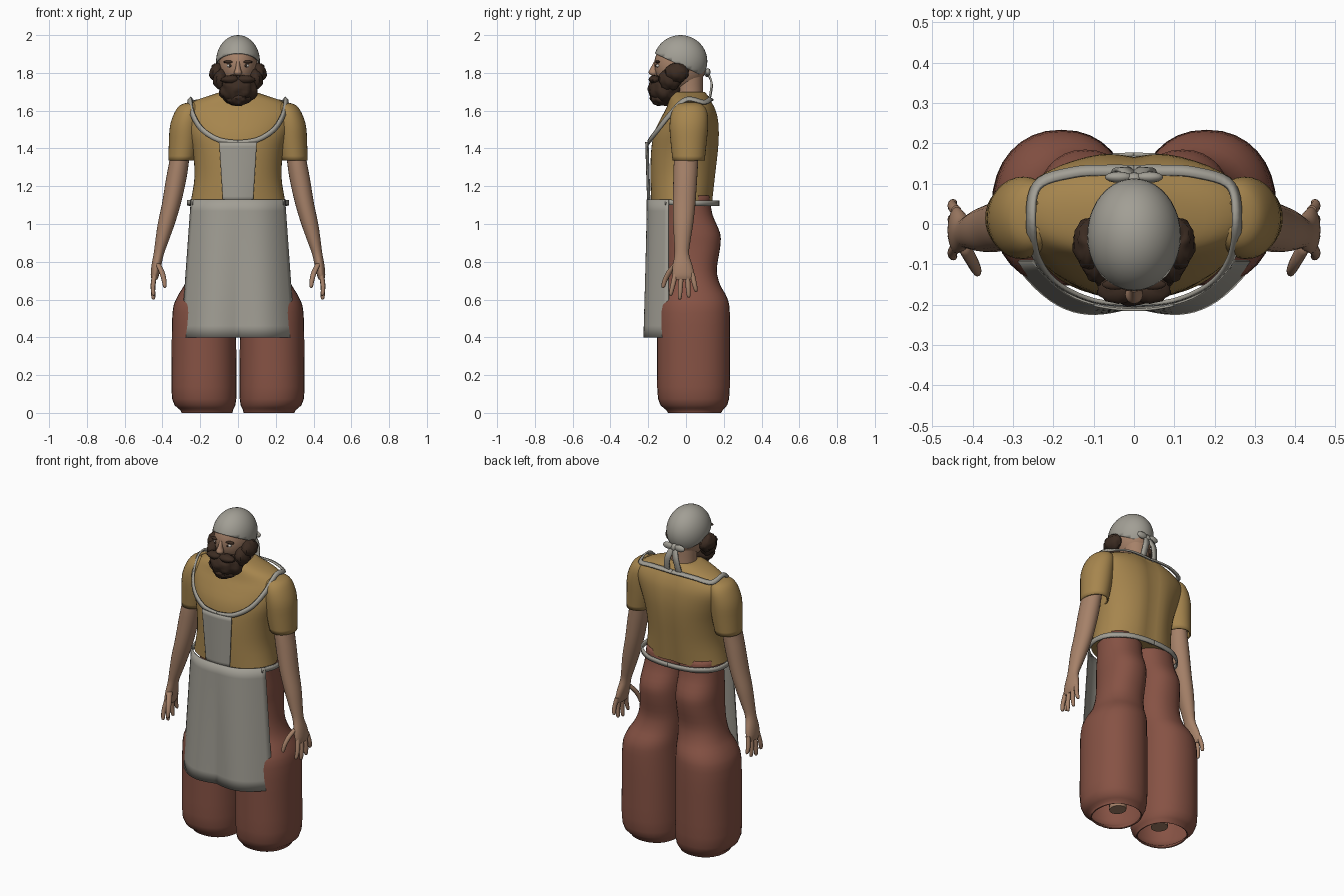
import bpy, bmesh, math
from mathutils import Vector, noise

cube = bpy.data.objects.get("Cube")
if cube:
    bpy.data.objects.remove(cube, do_unlink=True)


def material(name, r, g, b):
    m = bpy.data.materials.new(name)
    m.use_nodes = True
    m.diffuse_color = (r, g, b, 1)
    bsdf = m.node_tree.nodes["Principled BSDF"]
    bsdf.inputs["Base Color"].default_value = (r, g, b, 1)
    bsdf.inputs["Roughness"].default_value = 0.8
    return m


SHIRT = material("mustard cloth", .38, .235, .075)
TROUSERS = material("rust cloth", .24, .085, .058)
LINEN = material("grey linen", .36, .345, .30)
SKIN = material("skin", .38, .22, .14)
HAIR = material("dark brown hair", .045, .025, .016)
WHITE = material("eye white", .6, .58, .54)


def finish(name, bm, mat, thickness=0, angle=50):
    bmesh.ops.recalc_face_normals(bm, faces=bm.faces)
    mesh = bpy.data.meshes.new(name)
    bm.to_mesh(mesh)
    bm.free()
    mesh.materials.append(mat)
    mesh.shade_smooth()
    mesh.set_sharp_from_angle(angle=math.radians(angle))
    obj = bpy.data.objects.new(name, mesh)
    bpy.context.collection.objects.link(obj)
    if thickness:
        mod = obj.modifiers.new("thickness", "SOLIDIFY")
        mod.thickness = thickness
    return obj


def spline(points, steps):
    """Catmull-Rom samples through points of any dimension."""
    out = []
    last = len(points) - 1
    for i in range(last):
        a, b, c, d = (points[max(0, min(last, i + k))] for k in (-1, 0, 1, 2))
        for s in range(steps):
            t = s / steps
            out.append([q + t / 2 * (r - p + t * (2*p - 5*q + 4*r - e + t * (3*(q - r) + e - p)))
                        for p, q, r, e in zip(a, b, c, d)])
    return out + [list(points[-1])]


def skin_rows(bm, rows, closed):
    for a, b in zip(rows, rows[1:]):
        n = len(a)
        for i in range(n if closed else n - 1):
            j = (i + 1) % n
            bm.faces.new((a[i], a[j], b[j], b[i]))


def loft(name, rings, mat, side=1, sides=32, steps=3, caps=True, thickness=0, power=2, shape=None):
    """Rings of (centre x, centre y, z, radius x, radius y)."""
    bm = bmesh.new()
    rows = []
    for cx, cy, z, rx, ry in spline(rings, steps):
        row = []
        for i in range(sides):
            a = math.tau * i / sides
            c, s = math.cos(a), math.sin(a)
            co = Vector((cx + rx * math.copysign(abs(c) ** (2 / power), c),
                         cy + ry * math.copysign(abs(s) ** (2 / power), s), z))
            if shape:
                co = shape(co)
            row.append(bm.verts.new((co.x * side, co.y, co.z)))
        rows.append(row)
    skin_rows(bm, rows, True)
    if caps:
        bm.faces.new(rows[0])
        bm.faces.new(rows[-1])
    return finish(name, bm, mat, thickness)


def ball(name, centre, radii, mat, side=1, lumps=0, cut=None, detail=32):
    bm = bmesh.new()
    bmesh.ops.create_uvsphere(bm, u_segments=detail, v_segments=detail // 2, radius=1)
    for v in bm.verts:
        grow = 1 + lumps * noise.noise(v.co * 2.6)
        v.co = Vector([c + r * q * grow for c, r, q in zip(centre, radii, v.co)])
        v.co.x *= side
    if cut:
        bmesh.ops.bisect_plane(bm, geom=bm.verts[:] + bm.edges[:] + bm.faces[:],
                               plane_co=cut[0], plane_no=cut[1], clear_inner=True)
    return finish(name, bm, mat, .006 if cut else 0)


def ribbon(name, points, width, mat, centre, side=1):
    """Flat band that follows a path and faces away from the centre."""
    path = [Vector(p) for p in spline(points, 6)]
    bm = bmesh.new()
    rows = []
    for i, p in enumerate(path):
        tangent = path[min(i + 1, len(path) - 1)] - path[max(i - 1, 0)]
        across = tangent.cross(p - Vector(centre)).normalized() * width / 2
        row = []
        for q in (p - across, p + across):
            row.append(bm.verts.new((q.x * side, q.y, q.z)))
        rows.append(row)
    skin_rows(bm, rows, False)
    obj = finish(name, bm, mat, .01)
    obj.modifiers["thickness"].offset = 0
    return obj


def panel(name, z0, z1, half0, half1, depth, mat):
    """Hanging cloth sheet, depth(u, t) gives its y."""
    bm = bmesh.new()
    rows = []
    for j in range(13):
        t = j / 12
        w = half0 + (half1 - half0) * t
        rows.append([bm.verts.new((u * w, depth(u, t), z0 + (z1 - z0) * t))
                     for u in (i / 16 - 1 for i in range(33))])
    skin_rows(bm, rows, False)
    return finish(name, bm, mat, .006)


# Shirt body with a shallow spine groove
def spine(co):
    if co.y > .05 and co.z < 1.66:
        co.y -= .014 * math.exp(-(co.x / .045) ** 2)
    return co


loft("shirt_body", [(0, -.02, 1.12, .25, .165), (0, -.014, 1.25, .23, .174),
                    (0, -.005, 1.38, .24, .18), (0, .005, 1.48, .27, .175),
                    (0, .02, 1.56, .295, .153), (0, .026, 1.61, .285, .132),
                    (0, .022, 1.65, .235, .115), (0, .015, 1.68, .15, .1),
                    (0, .015, 1.70, .088, .085)], SHIRT, sides=48, power=2.15, shape=spine)

# Neck and head
loft("neck", [(0, .02, 1.62, .08, .08), (0, .02, 1.70, .072, .07), (0, .01, 1.82, .075, .08)], SKIN)
ball("head", (0, -.03, 1.845), (.102, .138, .14), SKIN)
loft("nose", [(0, -.165, 1.785, .012, .015), (0, -.175, 1.80, .022, .023),
              (0, -.168, 1.825, .013, .02), (0, -.155, 1.86, .01, .014)], SKIN, sides=16)

# Head scarf with a knot at the nape
ball("head_scarf", (0, -.029, 1.862), (.116, .142, .138), LINEN,
     cut=((0, -.17, 1.905), (0, .42, .9)), detail=40)
ball("scarf_knot", (0, .112, 1.80), (.022, .016, .022), LINEN, detail=16)

# Beard and moustache
ball("beard", (0, -.112, 1.712), (.1, .088, .085), HAIR, lumps=.16, detail=40)
ball("beard_tip", (0, -.13, 1.665), (.065, .06, .04), HAIR, lumps=.2)

for side, tag in ((1, "left"), (-1, "right")):
    # Hair and face details
    ball(tag + "_moustache", (.04, -.165, 1.765), (.05, .032, .022), HAIR, side, .15, detail=20)
    ball(tag + "_whiskers", (.093, -.085, 1.765), (.038, .06, .055), HAIR, side, .2, detail=24)
    ball(tag + "_side_hair", (.112, -.05, 1.80), (.038, .062, .05), HAIR, side, .2, detail=24)
    ball(tag + "_eye", (.042, -.148, 1.838), (.017, .012, .009), WHITE, side, detail=16)
    ball(tag + "_iris", (.042, -.158, 1.838), (.007, .005, .007), HAIR, side, detail=12)
    ball(tag + "_eyebrow", (.047, -.15, 1.858), (.032, .013, .008), HAIR, side, detail=16)

    # Scarf bow and tails
    ball(tag + "_scarf_bow", (.038, .116, 1.805), (.034, .014, .02), LINEN, side, detail=16)
    ribbon(tag + "_scarf_tail", [(.005, .115, 1.80), (.025, .135, 1.75), (.036, .132, 1.70),
                                 (.04, .122, 1.655)], .034, LINEN, (0, -.2, 1.75), side)

    # Sleeve and arm
    loft(tag + "_sleeve", [(.235, .02, 1.645, .02, .03), (.25, .02, 1.63, .055, .07),
                           (.263, .018, 1.59, .073, .095), (.278, .015, 1.52, .082, .102),
                           (.286, .014, 1.43, .08, .095), (.297, .014, 1.335, .072, .085)],
         SHIRT, side, caps=False, thickness=.008)
    loft(tag + "_arm", [(.295, .01, 1.46, .05, .06), (.312, 0, 1.33, .052, .064),
                        (.327, -.004, 1.24, .054, .063), (.352, -.01, 1.11, .05, .06),
                        (.38, -.015, 1.0, .045, .053), (.405, -.02, .9, .034, .042),
                        (.42, -.022, .84, .027, .038), (.432, -.018, .78, .026, .052),
                        (.44, -.015, .73, .022, .058), (.442, -.015, .705, .014, .05)], SKIN, side, sides=24)

    # Fingers and thumb
    for i, (y, spread, tip) in enumerate(((-.055, -.025, .62), (-.025, -.008, .6),
                                          (.006, .008, .61), (.032, .02, .64))):
        mid = (.73 + tip) / 2
        loft(f"{tag}_finger_{i + 1}", [(.44, y, .74, .013, .014), (.45, y + spread * .6, mid, .012, .013),
                                       (.448, y + spread, tip + .01, .01, .01),
                                       (.446, y + spread, tip, .003, .003)], SKIN, side, sides=12)
    loft(tag + "_thumb", [(.425, -.05, .79, .015, .02), (.405, -.085, .75, .015, .017),
                          (.392, -.11, .705, .013, .014), (.388, -.12, .67, .009, .01),
                          (.388, -.121, .662, .003, .003)], SKIN, side, sides=12)

    # Baggy trouser leg, open at the hem
    loft(tag + "_trouser_leg", [(.165, .045, 0, .135, .14), (.166, .045, .015, .14, .15),
                                (.179, .04, .075, .17, .188), (.18, .04, .3, .171, .193),
                                (.179, .04, .53, .168, .192), (.167, .04, .61, .157, .178),
                                (.145, .035, .68, .138, .145), (.13, .03, .76, .128, .133),
                                (.122, .035, .87, .124, .145), (.12, .033, .95, .123, .148),
                                (.115, .015, 1.05, .12, .125), (.11, .005, 1.15, .12, .12)],
         TROUSERS, side, caps=False, thickness=.008, power=2.2)
    loft(tag + "_shin", [(.15, .04, .05, .045, .05), (.15, .04, .5, .06, .065)], SKIN, side, sides=16)

    # Apron neck strap and waist tie
    ribbon(tag + "_neck_strap", [(0, -.2, 1.43), (.1, -.19, 1.445), (.19, -.148, 1.50),
                                 (.24, -.085, 1.58), (.255, 0, 1.66), (.24, .095, 1.645),
                                 (.15, .128, 1.66), (.06, .133, 1.662), (0, .132, 1.66)],
           .026, LINEN, (0, .02, 1.4), side)
    ribbon(tag + "_waist_tie", [(.235, -.11, 1.115), (.265, -.02, 1.113), (.245, .075, 1.11),
                                (.16, .145, 1.11), (.07, .168, 1.11), (0, .172, 1.11)],
           .028, LINEN, (0, 0, 1.11), side)


# Apron skirt and bib
def skirt_depth(u, t):
    u = abs(u)
    fold = .025 * (1 - t) * math.sin(math.pi * u)
    return -.208 - fold + .115 * u ** 3


panel("apron_skirt", .4, 1.13, .302, .25, skirt_depth, LINEN)
panel("apron_bib", 1.12, 1.435, .08, .1, lambda u, t: -.206 - .01 * t + .012 * u * u, LINEN)
